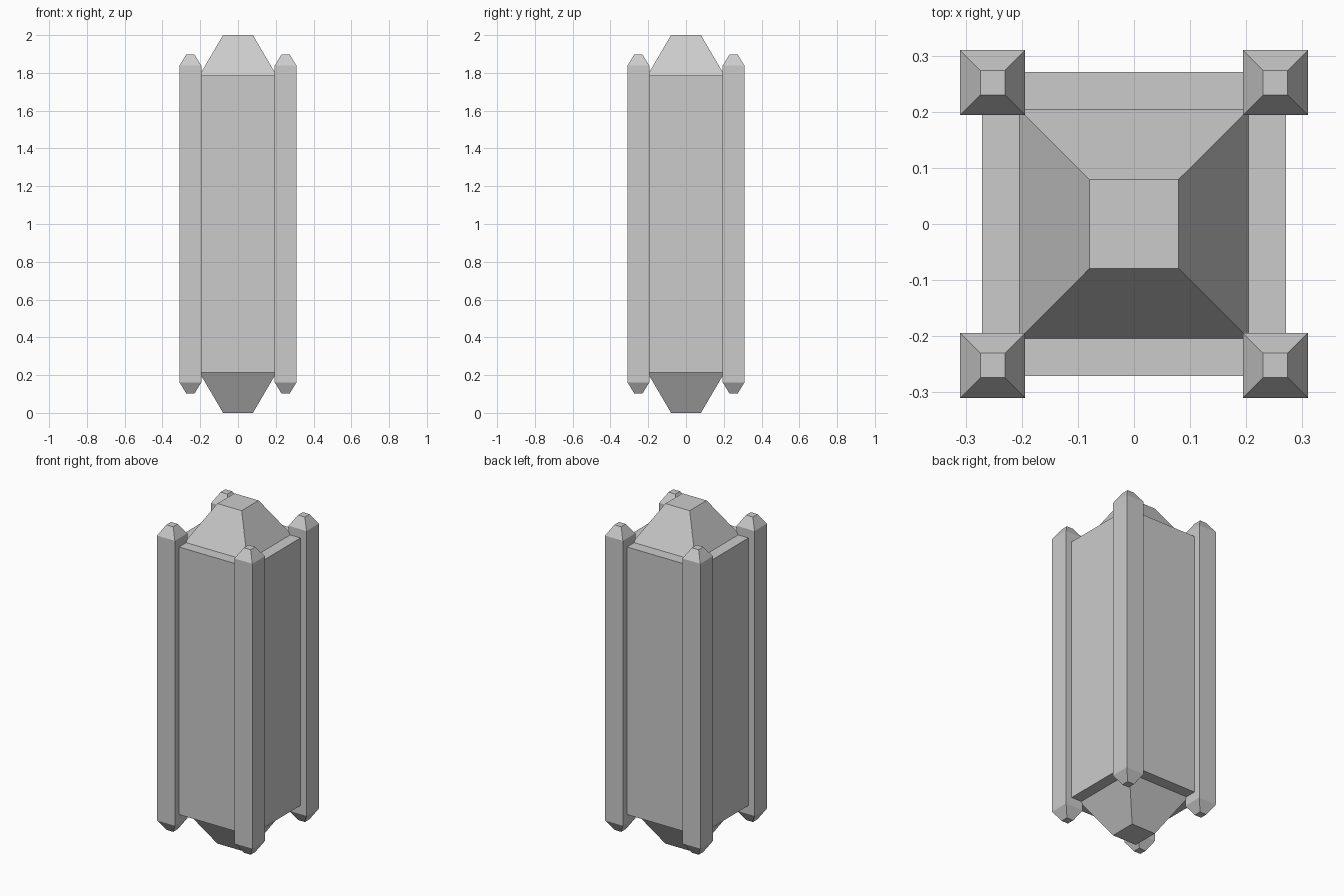
import bpy
import bmesh

cube = bpy.data.objects.get("Cube")
if cube:
    bpy.data.objects.remove(cube, do_unlink=True)

grey = bpy.data.materials.new("plain_grey")
grey.use_nodes = True
colour = (0.6, 0.6, 0.6, 1)
grey.diffuse_color = colour
grey.node_tree.nodes["Principled BSDF"].inputs["Base Color"].default_value = colour


def square_loft(name, profile, x=0, y=0):
    """Stack square rings given as (half width, height) and close both ends."""
    bm = bmesh.new()
    rings = []
    for half, z in profile:
        corners = ((-1, -1), (1, -1), (1, 1), (-1, 1))
        rings.append([bm.verts.new((x + sx * half, y + sy * half, z)) for sx, sy in corners])
    for low, high in zip(rings, rings[1:]):
        for i in range(4):
            j = (i + 1) % 4
            bm.faces.new((low[i], low[j], high[j], high[i]))
    bm.faces.new(rings[0][::-1])
    bm.faces.new(rings[-1])
    mesh = bpy.data.meshes.new(name)
    bm.to_mesh(mesh)
    bm.free()
    mesh.materials.append(grey)
    obj = bpy.data.objects.new(name, mesh)
    bpy.context.collection.objects.link(obj)
    return obj


# Central column with a stepped, tapered cap at each end
BODY, CAP, TIP = 0.271, 0.204, 0.079
square_loft("column", [(TIP, 0), (CAP, 0.213), (BODY, 0.213),
                       (BODY, 1.787), (CAP, 1.787), (TIP, 2)])

# Four corner posts with tapered ends
for side, sx in (("right", -1), ("left", 1)):
    for end, sy in (("front", -1), ("back", 1)):
        square_loft(f"{end}_{side}_post",
                    [(0.022, 0.103), (0.058, 0.162), (0.058, 1.838), (0.022, 1.897)],
                    sx * 0.252, sy * 0.252)
